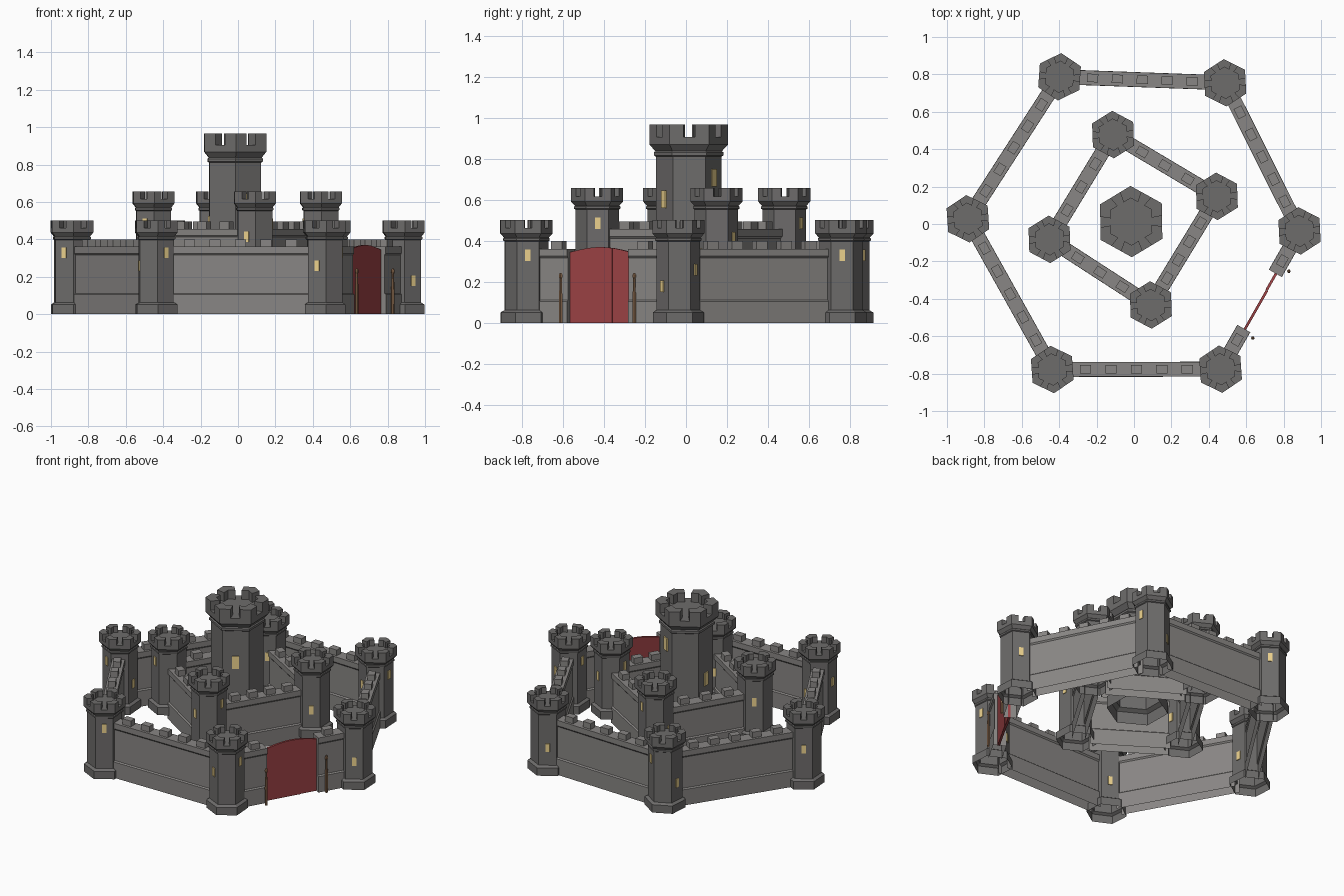
import bpy, bmesh, math
from mathutils import Vector, Matrix

if "Cube" in bpy.data.objects:
    bpy.data.objects.remove(bpy.data.objects["Cube"])


def material(name, rgb):
    m = bpy.data.materials.new(name)
    m.diffuse_color = (*rgb, 1)
    m.use_nodes = True
    m.node_tree.nodes["Principled BSDF"].inputs["Base Color"].default_value = m.diffuse_color
    return m


RED = material("door_red", (0.34, 0.055, 0.06))
YELLOW = material("window_glow", (0.85, 0.65, 0.27))
BROWN = material("wood", (0.27, 0.15, 0.08))
TOWER_STONE = material("tower_stone", (0.155, 0.15, 0.147))
WALL_STONE = material("wall_stone", (0.25, 0.24, 0.232))


def finish(bm, name, mat=None, matrix=None):
    bmesh.ops.recalc_face_normals(bm, faces=bm.faces[:])
    me = bpy.data.meshes.new(name)
    bm.to_mesh(me)
    bm.free()
    ob = bpy.data.objects.new(name, me)
    bpy.context.collection.objects.link(ob)
    if matrix:
        ob.matrix_world = matrix
    if mat:
        me.materials.append(mat)
    return ob


def lathe(bm, profile, n, offset=0.0):
    """Rings stacked up an axis, open at the bottom, capped on top."""
    rings = [[bm.verts.new((r * math.cos(offset + math.tau * i / n),
                            r * math.sin(offset + math.tau * i / n), z))
              for i in range(n)] for r, z in profile]
    for a, b in zip(rings, rings[1:]):
        for i in range(n):
            j = (i + 1) % n
            bm.faces.new((a[i], a[j], b[j], b[i]))
    bm.faces.new(rings[-1])


def prism(bm, pts, direction, caps=(True, True), closed=True):
    """Extrude an outline of 3D points along a direction."""
    a = [bm.verts.new(p) for p in pts]
    b = [bm.verts.new(Vector(p) + Vector(direction)) for p in pts]
    if caps[0]:
        bm.faces.new(a)
    if caps[1]:
        bm.faces.new(b[::-1])
    for i in range(len(a) if closed else len(a) - 1):
        j = (i + 1) % len(a)
        bm.faces.new((a[i], b[i], b[j], a[j]))


def box(bm, size, centre, rot=Matrix()):
    bmesh.ops.create_cube(bm, size=1, matrix=rot @ Matrix.Translation(centre)
                          @ Matrix.Diagonal((*size, 1)))


R = .127
TOWER = [(.125, 0), (.125, .052), (.106, .063), (.106, .398), (.113, .402), (.113, .412),
         (.108, .416), (R, .437), (R, .462)]


def tower(name, x, y, z, window_angle, turn=0, s=1.0):
    place = (Matrix.Translation((x, y, z)) @ Matrix.Rotation(math.radians(turn), 4, 'Z')
             @ Matrix.Scale(s, 4))
    bm = bmesh.new()
    lathe(bm, TOWER, 6, math.pi / 6)
    # six merlons, each wrapping a corner of the crown
    corner = [Vector((math.cos(math.pi / 6 + math.tau * i / 6),
                      math.sin(math.pi / 6 + math.tau * i / 6), 0)) * R for i in range(6)]
    for i in range(6):
        c = corner[i]
        outer = [c.lerp(corner[i - 1], .35), c, c.lerp(corner[(i + 1) % 6], .35)]
        inner = [p * .66 for p in reversed(outer)]
        prism(bm, [p + Vector((0, 0, .461)) for p in outer + inner], (0, 0, .041))
    finish(bm, name, TOWER_STONE, place)
    # three lit windows stepping down on alternate faces
    glow = bmesh.new()
    for step, h in enumerate((.33, .26, .18)):
        rot = Matrix.Rotation(math.radians(window_angle - 120 * step), 4, 'Z')
        box(glow, (.010, .027, .056), (.106 * math.cos(math.pi / 6), 0, h), rot)
    finish(glow, name + "_windows", YELLOW, place)


def wall(name, p, q, z0, h, start=.08, end=.08, merlons=None):
    """Curtain wall between two points, inset at each end, open underneath."""
    p, q = Vector((*p, z0)), Vector((*q, z0))
    d = q - p
    L = d.length
    place = Matrix.Translation(p) @ Matrix.Rotation(math.atan2(d.y, d.x), 4, 'Z')
    half = [(.040, 0), (.040, .105), (.032, .112), (.032, h - .045),
            (.039, h - .036), (.039, h)]
    outline = half + [(-a, b) for a, b in reversed(half)]
    bm = bmesh.new()
    prism(bm, [(start, a, b) for a, b in outline], (L - start - end, 0, 0),
          (False, end == 0), False)
    # row of merlons along the walkway
    lo = .11 if start > 0 else 0
    hi = L - (.11 if end > 0 else 0)
    n = merlons or max(1, round((hi - lo) / .13))
    for i in range(n):
        box(bm, (.06, .045, .04), (lo + (hi - lo) * (i + .5) / n, 0, h + .018))
    finish(bm, name, WALL_STONE, place)


# outer ring: x, y, first window angle, small turn
outer = [(-.398, .787, 60, -4), (.487, .755, 0, 3), (.885, -.037, 180, 3),
         (.463, -.776, 0, 4), (-.437, -.778, -60, 4), (-.888, .028, -120, 4)]
for i, (x, y, a, t) in enumerate(outer):
    tower(f"outer_tower_{i + 1}", x, y, 0, a, t)
for i in range(6):
    if i != 2:
        wall(f"outer_wall_{i + 1}", outer[i][:2], outer[(i + 1) % 6][:2], 0, .362)

# gate walls left and right of the door
D, C = Vector(outer[3][:2]), Vector(outer[2][:2])
along = (C - D).normalized()
g0, g1 = D + along * .25, D + along * .59
wall("gate_wall_left", D, g0, 0, .362, .08, 0, 1)
wall("gate_wall_right", C, g1, 0, .362, .08, 0, 1)

# inner ring stands higher
inner = [(-.112, .478, 60, 2), (.443, .148, 180, 2), (.09, -.433, 0, 2), (-.452, -.082, -120, 2)]
for i, (x, y, a, t) in enumerate(inner):
    tower(f"inner_tower_{i + 1}", x, y, .155, a, t)
    wall(f"inner_wall_{i + 1}", (x, y), inner[(i + 1) % 4][:2], .125, .332)

# central keep
tower("keep", -.015, .013, .213, 60, 1, 1.5)

# arched double door
turn = math.atan2(along.y, along.x)
W = (g1 - g0).length
for name, t0, t1, off in (("door_leaf_large", -.01, .7, 0), ("door_leaf_small", .703, 1.01, .003)):
    bm = bmesh.new()
    ts = [t0 + (t1 - t0) * k / 8 for k in range(9)]
    pts = [(t0 * W, off, 0)] + [(t * W, off, .345 + .025 * math.sin(math.pi * max(0, min(1, t))))
                                for t in ts] + [(t1 * W, off, 0)]
    prism(bm, pts, (0, -.014, 0))
    finish(bm, name, RED, Matrix.Translation((g0.x, g0.y, 0)) @ Matrix.Rotation(turn, 4, 'Z'))

# torch posts beside the gate
for i, (x, y) in enumerate(((.635, -.61), (.828, -.252))):
    bm = bmesh.new()
    lathe(bm, [(.009, 0), (.010, .12), (.006, .20), (.006, .215), (.010, .225),
               (.010, .235), (.004, .245)], 6)
    finish(bm, f"gate_post_{i + 1}", BROWN, Matrix.Translation((x, y, 0)))
